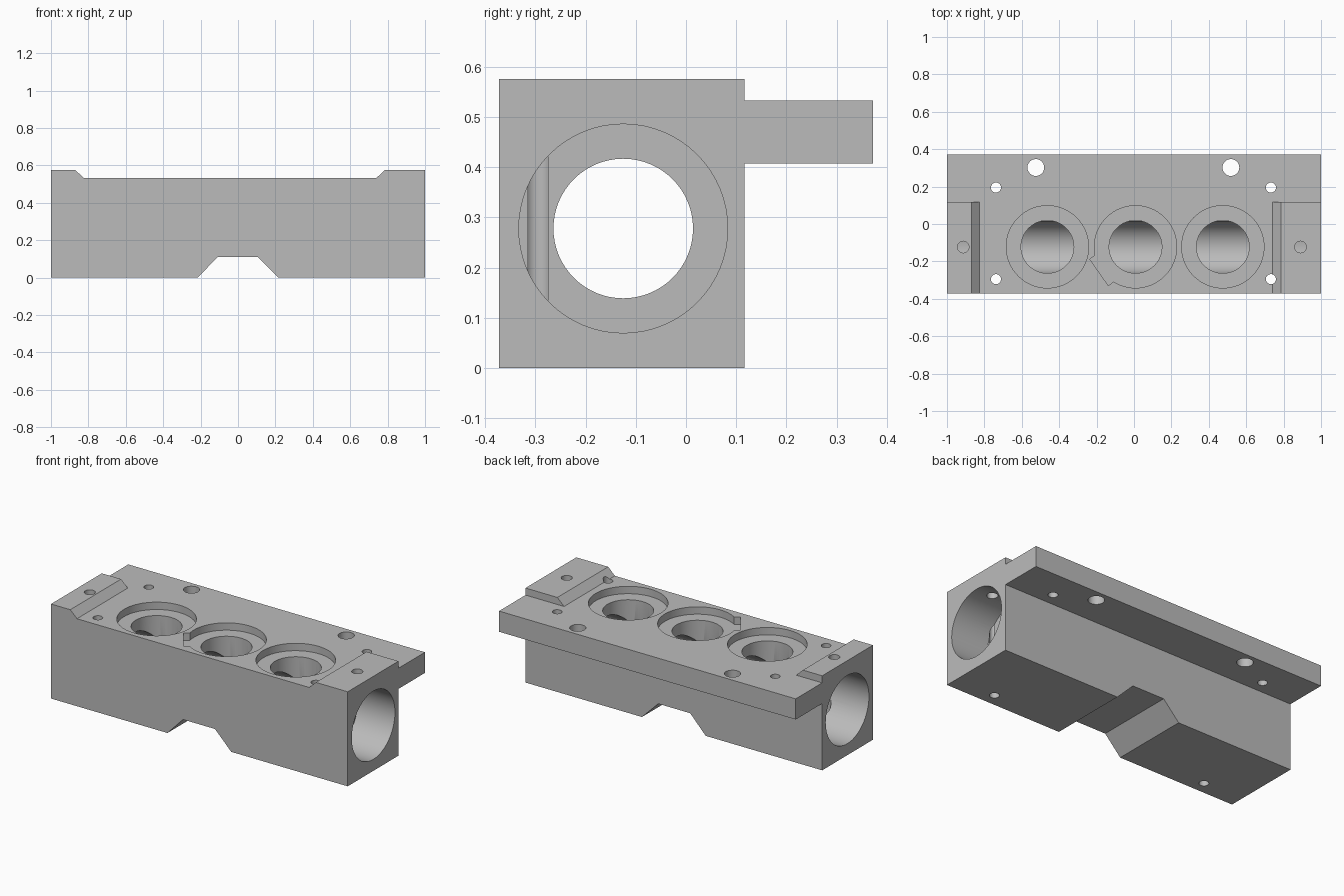
import bpy, bmesh, math
from mathutils import Matrix, Vector

if "Cube" in bpy.data.objects:
    bpy.data.objects.remove(bpy.data.objects["Cube"], do_unlink=True)

metal = bpy.data.materials.new("plain grey metal")
metal.use_nodes = True
grey = (0.5, 0.5, 0.5, 1)
metal.diffuse_color = grey
metal.node_tree.nodes["Principled BSDF"].inputs["Base Color"].default_value = grey


def make_object(name, bm):
    bmesh.ops.recalc_face_normals(bm, faces=bm.faces)
    mesh = bpy.data.meshes.new(name)
    bm.to_mesh(mesh)
    bm.free()
    mesh.materials.append(metal)
    obj = bpy.data.objects.new(name, mesh)
    bpy.context.collection.objects.link(obj)
    return obj


def prism(name, points, shift):
    """Extrude a closed polygon of 3D points along a vector."""
    bm = bmesh.new()
    face = bm.faces.new([bm.verts.new(p) for p in points])
    new = bmesh.ops.extrude_face_region(bm, geom=[face])["geom"]
    verts = [g for g in new if isinstance(g, bmesh.types.BMVert)]
    bmesh.ops.translate(bm, verts=verts, vec=shift)
    return make_object(name, bm)


def cylinder(name, start, end, radius, segments=64):
    start, end = Vector(start), Vector(end)
    axis = end - start
    bm = bmesh.new()
    turn = axis.to_track_quat("Z", "Y").to_matrix().to_4x4()
    bmesh.ops.create_cone(bm, cap_ends=True, segments=segments, radius1=radius,
                          radius2=radius, depth=axis.length,
                          matrix=Matrix.Translation((start + end) / 2) @ turn)
    return make_object(name, bm)


def combine(target, tool, operation="DIFFERENCE"):
    """Apply a boolean, then discard the helper."""
    tool.hide_render = True
    mod = target.modifiers.new("boolean", "BOOLEAN")
    mod.operation, mod.solver, mod.object = operation, "EXACT", tool
    bpy.context.view_layer.objects.active = target
    bpy.ops.object.modifier_apply(modifier=mod.name)
    bpy.data.objects.remove(tool, do_unlink=True)


FRONT, BACK, REAR = -0.372, 0.117, 0.372
DECK, TOP = 0.533, 0.576
AXIS_Y, AXIS_Z = -0.125, 0.278

# Main block: raised end pads and relieved underside
outline = [(-1, 0), (-0.215, 0), (-0.11, 0.11), (0.105, 0.11), (0.215, 0), (1, 0),
           (1, TOP), (0.785, TOP), (0.74, DECK), (-0.825, DECK), (-0.87, TOP), (-1, TOP)]
block = prism("valve_block", [(x, FRONT, z) for x, z in outline], (0, BACK - FRONT, 0))

# Rear flange
corners = [(-1, 0.407), (1, 0.407), (1, DECK), (-1, DECK)]
flange = prism("rear_flange", [(x, BACK, z) for x, z in corners], (0, REAR - BACK, 0))
combine(block, flange, "UNION")
bm = bmesh.new()
bm.from_mesh(block.data)
bmesh.ops.remove_doubles(bm, verts=bm.verts, dist=0.0001)
bmesh.ops.dissolve_limit(bm, angle_limit=0.002, verts=bm.verts, edges=bm.edges)
bm.to_mesh(block.data)
bm.free()

# Long bore with a wider recess at each end
combine(block, cylinder("bore", (-1.1, AXIS_Y, AXIS_Z), (1.1, AXIS_Y, AXIS_Z), 0.139))
for side in (-1, 1):
    combine(block, cylinder("end_recess", (side * 0.75, AXIS_Y, AXIS_Z),
                            (side * 1.1, AXIS_Y, AXIS_Z), 0.208))

# Three stepped ports in the deck
for x in (-0.463, 0.008, 0.475):
    combine(block, cylinder("port_recess", (x, -0.122, DECK - 0.045), (x, -0.122, 0.7), 0.22))
    combine(block, cylinder("port", (x, -0.122, AXIS_Z), (x, -0.122, 0.7), 0.141))

# Key slot beside the middle port
out = Vector((math.cos(math.radians(215)), math.sin(math.radians(215)), 0))
along = Vector((-out.y, out.x, 0)) * 0.086
centre = Vector((0.008, -0.122, DECK - 0.045))
slot = [centre + out * d + along * s for d, s in ((0.17, -1), (0.238, -1), (0.238, 1), (0.17, 1))]
combine(block, prism("key_slot", slot, (0, 0, 0.2)))

# Vertical screw holes: x, y, radius, lower end
holes = [(x, y, 0.027, -0.1) for x in (-0.738, 0.732) for y in (0.195, -0.295)]
holes += [(x, 0.302, 0.045, 0.2) for x in (-0.525, 0.518)]
holes += [(x, -0.123, 0.031, AXIS_Z) for x in (-0.913, 0.89)]
for x, y, radius, low in holes:
    combine(block, cylinder("screw_hole", (x, y, low), (x, y, 0.7), radius, 32))

# Smooth bores, crisp edges
bpy.ops.object.select_all(action="DESELECT")
block.select_set(True)
bpy.context.view_layer.objects.active = block
bpy.ops.object.shade_smooth_by_angle(angle=math.radians(30))
